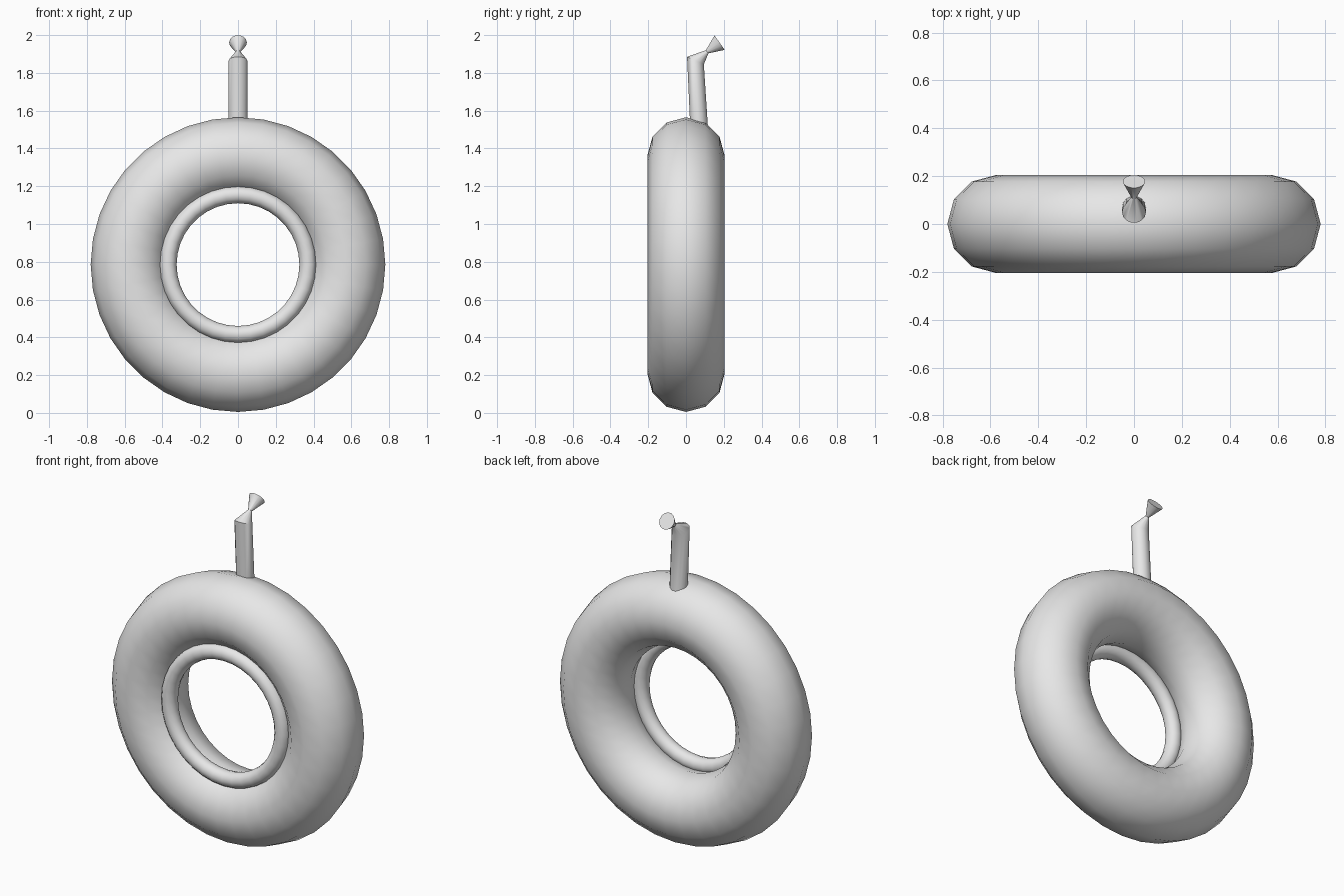
import bpy, bmesh, math
from mathutils import Vector

if "Cube" in bpy.data.objects:
    bpy.data.objects.remove(bpy.data.objects["Cube"])

# One pale grey for the whole model
grey = bpy.data.materials.new("pale_grey")
grey.diffuse_color = (0.8, 0.8, 0.8, 1)
grey.use_nodes = True
grey.node_tree.nodes["Principled BSDF"].inputs["Base Color"].default_value = grey.diffuse_color


def upright_torus(name, major, minor, y, segments, sides):
    bpy.ops.mesh.primitive_torus_add(
        location=(0, y, 0.785), rotation=(math.pi / 2, 0, 0),
        major_radius=major, minor_radius=minor,
        major_segments=segments, minor_segments=sides)
    ob = bpy.context.object
    ob.name = name
    ob.data.materials.append(grey)
    bpy.ops.object.shade_smooth()
    return ob


# Fat inflated ring and the thin bead at the front of its hole
upright_torus("inflated_ring", 0.575, 0.205, 0, 36, 12)
upright_torus("front_bead", 0.37, 0.045, -0.11, 36, 12)

# Stem: rings of (y, z, direction y, direction z, x radius, other radius)
rings = [
    (0.070, 1.500, -0.05, 1.00, 0.050, 0.048),
    (0.050, 1.865, 0.41, 0.91, 0.050, 0.050),   # mitred bend
    (0.112, 1.912, 0.75, 0.66, 0.011, 0.011),   # pinched neck
    (0.178, 1.960, 0.82, 0.57, 0.047, 0.048),   # flared mouth
]
sides = 14
bm = bmesh.new()
loops = []
for y, z, dy, dz, rx, ry in rings:
    across = Vector((0, dz, -dy)).normalized()
    loop = []
    for i in range(sides):
        a = 2 * math.pi * i / sides
        p = Vector((0, y, z)) + across * ry * math.sin(a)
        p.x = rx * math.cos(a)
        loop.append(bm.verts.new(p))
    loops.append(loop)
for low, high in zip(loops, loops[1:]):
    for i in range(sides):
        j = (i + 1) % sides
        bm.faces.new((low[i], low[j], high[j], high[i]))
bm.faces.new(loops[0])
bm.faces.new(loops[-1])
bmesh.ops.recalc_face_normals(bm, faces=bm.faces)
mesh = bpy.data.meshes.new("tied_stem")
bm.to_mesh(mesh)
bm.free()
mesh.materials.append(grey)
stem = bpy.data.objects.new("tied_stem", mesh)
bpy.context.collection.objects.link(stem)
bpy.ops.object.select_all(action='DESELECT')
stem.select_set(True)
bpy.context.view_layer.objects.active = stem
bpy.ops.object.shade_smooth_by_angle(angle=math.radians(40))
